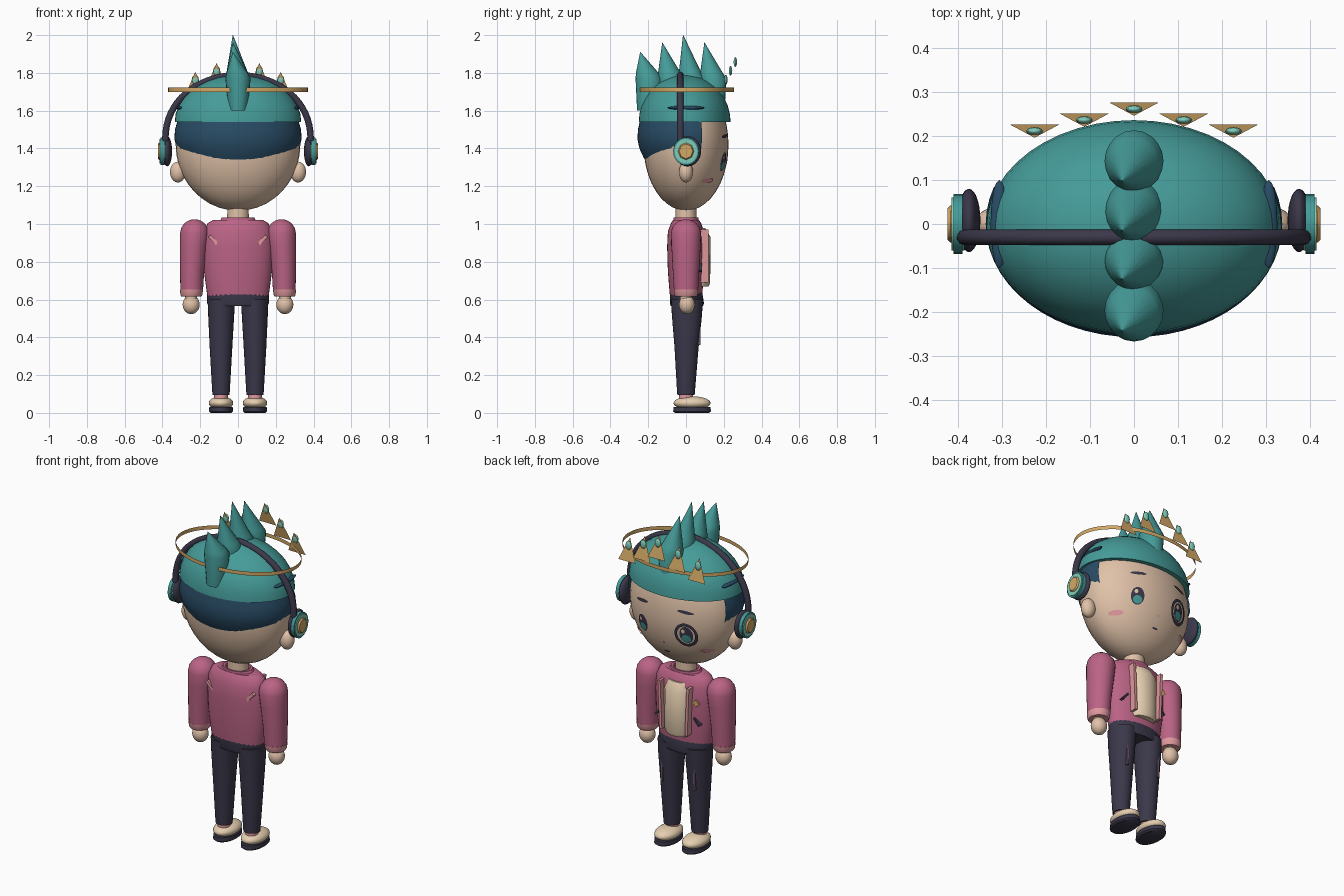
import bpy, bmesh
from math import sin, cos, pi, sqrt, radians
from mathutils import Vector

if "Cube" in bpy.data.objects:
    bpy.data.objects.remove(bpy.data.objects["Cube"])


def material(name, r, g, b):
    lin = [((c + 0.055) / 1.055) ** 2.4 for c in (r, g, b)]
    m = bpy.data.materials.new(name)
    m.use_nodes = True
    m.diffuse_color = (*lin, 1)
    m.node_tree.nodes["Principled BSDF"].inputs["Base Color"].default_value = (*lin, 1)
    return m


skin = material("skin", .88, .76, .66)
teal = material("teal", .27, .61, .60)
navy = material("navy hair", .16, .30, .40)
dark = material("charcoal", .23, .22, .29)
pink = material("rose", .73, .39, .52)
blush = material("light pink", .88, .60, .62)
gold = material("gold", .83, .66, .40)
mint = material("mint", .50, .80, .73)
cream = material("cream", .90, .81, .69)
mauve = material("mauve", .42, .33, .41)


def finish(name, bm, mat, smooth=True):
    bmesh.ops.recalc_face_normals(bm, faces=bm.faces)
    me = bpy.data.meshes.new(name)
    bm.to_mesh(me)
    bm.free()
    me.materials.append(mat)
    ob = bpy.data.objects.new(name, me)
    bpy.context.collection.objects.link(ob)
    if smooth:
        bpy.ops.object.select_all(action='DESELECT')
        ob.select_set(True)
        bpy.context.view_layer.objects.active = ob
        bpy.ops.object.shade_smooth_by_angle(angle=radians(40))
    return ob


def loft(name, sections, mat, seg=28, caps=True, keep=None):
    """Stack of ellipses given as (z, cx, cy, rx, ry)."""
    bm = bmesh.new()
    rings = [[bm.verts.new((cx + rx * cos(2 * pi * i / seg), cy + ry * sin(2 * pi * i / seg), z))
              for i in range(seg)] for z, cx, cy, rx, ry in sections]
    for a, b in zip(rings, rings[1:]):
        for i in range(seg):
            j = (i + 1) % seg
            bm.faces.new((a[i], a[j], b[j], b[i]))
    if caps:
        bm.faces.new(rings[0])
        bm.faces.new(rings[-1])
    if keep:
        bmesh.ops.delete(bm, geom=[f for f in bm.faces if not keep(f.calc_center_median())], context='FACES')
    return finish(name, bm, mat)


def ball(name, loc, size, mat, seg=28):
    bm = bmesh.new()
    bmesh.ops.create_uvsphere(bm, u_segments=seg, v_segments=seg // 2, radius=1)
    for v in bm.verts:
        v.co = Vector(a * b for a, b in zip(v.co, size)) + Vector(loc)
    return finish(name, bm, mat)


def box(name, loc, size, mat, tilt=0):
    """Box with a tilt about the y axis."""
    bm = bmesh.new()
    bmesh.ops.create_cube(bm, size=1)
    for v in bm.verts:
        x, y, z = (a * b for a, b in zip(v.co, size))
        v.co = Vector((x * cos(tilt) + z * sin(tilt), y, z * cos(tilt) - x * sin(tilt))) + Vector(loc)
    return finish(name, bm, mat, False)


def disc(name, side, x0, x1, r0, r1, mat, seg=24):
    """Round ear cup layer along x, centred on the ear."""
    bm = bmesh.new()
    rings = [[bm.verts.new((side * x, r * cos(2 * pi * i / seg), 1.385 + r * 1.08 * sin(2 * pi * i / seg)))
              for i in range(seg)] for x, r in ((x0, r0), ((x0 + x1) / 2, max(r0, r1)), (x1, r1))]
    for a, b in zip(rings, rings[1:]):
        for i in range(seg):
            j = (i + 1) % seg
            bm.faces.new((a[i], a[j], b[j], b[i]))
    bm.faces.new(rings[0])
    bm.faces.new(rings[-1])
    finish(name, bm, mat)


HEAD_C, HEAD_R = Vector((0, 0, 1.42)), Vector((.33, .225, .35))


def decal(name, x, z, rx, rz, off, mat, tilt=0, inner=0, seg=24):
    """Thin oval (or ring) laid on the face."""
    bm = bmesh.new()
    rings = []
    for k in range(4):
        t = max(inner + (1 - inner) * k / 3, .01)
        ring = []
        for i in range(seg):
            a, b = rx * t * cos(2 * pi * i / seg), rz * t * sin(2 * pi * i / seg)
            px, pz = x + a * cos(tilt) - b * sin(tilt), z + a * sin(tilt) + b * cos(tilt)
            q = 1 - (px / HEAD_R.x) ** 2 - ((pz - HEAD_C.z) / HEAD_R.z) ** 2
            ring.append(bm.verts.new((px, HEAD_R.y * sqrt(max(q, 0)) + off, pz)))
        rings.append(ring)
    for a, b in zip(rings, rings[1:]):
        for i in range(seg):
            j = (i + 1) % seg
            bm.faces.new((a[i], b[i], b[j], a[j]))
    finish(name, bm, mat)


# Head and hair
ball("head", HEAD_C, HEAD_R, skin, 40)
loft("under_hair", [(z, 0, 0, .337 * k, .257 * k) for z, k in
                    ((1.31, .78), (1.35, .87), (1.40, .96), (1.45, 1), (1.50, .99), (1.56, .94))],
     navy, 56, False, lambda c: c.y < .085)
loft("hair_cap", [(1.54 + .25 * sin(a), 0, -.007, .335 * cos(a), .243 * cos(a))
                  for a in [i * pi / 2 / 9 for i in range(9)] + [pi / 2 - .02]], teal, 48)
for i, (y, tip) in enumerate(((-.197, 1.91), (-.08, 1.96), (.03, 2.0), (.143, 1.96))):
    loft(f"hair_spike_{i + 1}", [(1.60, 0, y, .05, .062), (1.77, 0, y, .067, .07),
                                 (1.80, -.004, y - .008, .057, .06),
                                 (tip, -.027, y - .045, .001, .001)], teal, 20)

# Crown: open band with five leaning points and gems
loft("crown_band", [(1.70, 0, .005, .37, .25), (1.722, 0, .005, .37, .25)], gold, 56, False)
for i in range(-2, 3):
    x, y, z = i * .113, .276 - .025 * abs(i), 1.77 - .047 * abs(i)
    bm = bmesh.new()
    bm.faces.new([bm.verts.new(p) for p in ((x - .056, y, z), (x + .056, y, z), (x, y - .03, z + .13))])
    finish(f"crown_point_{i + 3}", bm, gold, False)
    ball(f"crown_gem_{i + 3}", (x, y - .015, z + .088), (.019, .009, .026), mint, 12)

# Headphone band
cu = bpy.data.curves.new("headphone_band", 'CURVE')
cu.dimensions, cu.bevel_depth, cu.bevel_resolution = '3D', .018, 3
sp = cu.splines.new('POLY')
sp.points.add(32)
for i, p in enumerate(sp.points):
    a = pi * i / 32
    p.co = (.385 * cos(a), -.03, 1.44 + .348 * sin(a) ** .9, 1)
cu.materials.append(dark)
bpy.context.collection.objects.link(bpy.data.objects.new("headphone_band", cu))

# Face centre
decal("nose", 0, 1.255, .006, .008, .004, blush)
decal("mouth", 0, 1.19, .018, .005, .004, dark)
decal("eye_frame", -.14, 1.33, .062, .072, .007, dark, 0, .76)

# Torso, collar and hips
loft("neck", [(.98, 0, 0, .06, .055), (1.10, 0, 0, .055, .055)], skin)
loft("jacket_body", [(.62, 0, 0, .162, .085), (.65, 0, 0, .167, .088), (.75, 0, 0, .18, .096),
                     (.88, 0, 0, .186, .1), (.96, 0, 0, .18, .096), (1.005, 0, 0, .16, .08),
                     (1.022, 0, 0, .13, .068)], pink, 36)
loft("collar", [(1.0, 0, 0, .105, .068), (1.035, 0, 0, .085, .066),
                (1.035, 0, 0, .07, .058), (1.01, 0, 0, .06, .05)], pink, 28, False)
loft("shirt_panel", [(.67, 0, .07, .07, .05), (.69, 0, .07, .08, .058), (.93, 0, .07, .08, .06),
                     (.98, 0, .06, .065, .04)], cream, 24)
loft("hips", [(.565, 0, .005, .155, .085), (.58, 0, .005, .163, .09), (.64, 0, 0, .163, .086)], dark, 32)
box("chest_badge", (-.125, .084, .88), (.03, .009, .03), gold, pi / 4)

for side, s in (("left", 1), ("right", -1)):
    # Ears and headphone cups
    ball(side + "_ear", (s * .318, 0, 1.275), (.042, .037, .055), skin)
    ball(side + "_ear_cushion", (s * .375, .008, 1.385), (.026, .072, .08), dark)
    disc(side + "_ear_cup", s, .385, .415, .06, .06, mint)
    disc(side + "_ear_cup_rim", s, .39, .41, .068, .068, teal)
    disc(side + "_ear_cup_centre", s, .41, .424, .042, .036, gold, 8)
    ball(side + "_hair_notch", (s * .306, 0, 1.615), (.02, .1, .011), navy, 16)

    # Eyes, brows and cheeks
    decal(side + "_iris", s * .14, 1.33, .036, .05, .004, dark)
    decal(side + "_iris_glow", s * .14, 1.308, .025, .023, .007, teal)
    decal(side + "_eye_shine", s * .14 + .013, 1.352, .01, .012, .008, cream)
    decal(side + "_brow", s * .14, 1.465, .045, .009, .005, dark, -s * .12)
    decal(side + "_cheek", s * .222, 1.23, .03, .014, .006, blush)

    # Arms
    arm = [(.65, .245, .06, .064), (.75, .243, .064, .07), (.88, .235, .073, .077), (.95, .23, .077, .08)]
    dome = [(.95 + .075 * sin(a), .23, .077 * cos(a), .08 * cos(a)) for a in (.4, .8, 1.15, 1.4, 1.55)]
    loft(side + "_sleeve", [(z, s * x, 0, rx, ry) for z, x, rx, ry in arm + dome], pink)
    loft(side + "_cuff", [(.615, s * .247, 0, .052, .056), (.625, s * .247, 0, .058, .062),
                          (.652, s * .246, 0, .061, .065)], blush)
    loft(side + "_wrist", [(.58, s * .248, 0, .03, .03), (.63, s * .248, 0, .032, .032)], skin, 16)
    ball(side + "_hand", (s * .248, .005, .573), (.045, .042, .05), skin)

    # Jacket trim
    box(side + "_lapel", (s * .088, .098, .83), (.016, .04, .28), blush, s * .04)
    box(side + "_pocket_slash", (s * .125, .07, .77), (.011, .03, .055), dark, -s * .7)
    box(side + "_back_slash", (s * .13, -.068, .915), (.018, .022, .06), blush, s * .75)

    # Legs and shoes
    loft(side + "_leg", [(.095, s * .09, 0, .045, .046), (.12, s * .09, 0, .047, .048),
                         (.35, s * .09, .003, .06, .064), (.52, s * .089, .005, .069, .08),
                         (.60, s * .088, .005, .072, .084)], dark)
    box(side + "_trouser_seam", (s * .105, .066, .46), (.014, .022, .2), mauve)
    loft(side + "_sock", [(.06, s * .09, 0, .036, .038), (.11, s * .09, 0, .036, .038)], blush, 20)
    ball(side + "_shoe", (s * .09, .032, .052), (.065, .098, .036), cream)
    loft(side + "_sole", [(0, s * .09, .032, .055, .09), (.008, s * .09, .032, .064, .1),
                          (.03, s * .09, .032, .062, .098)], dark)
